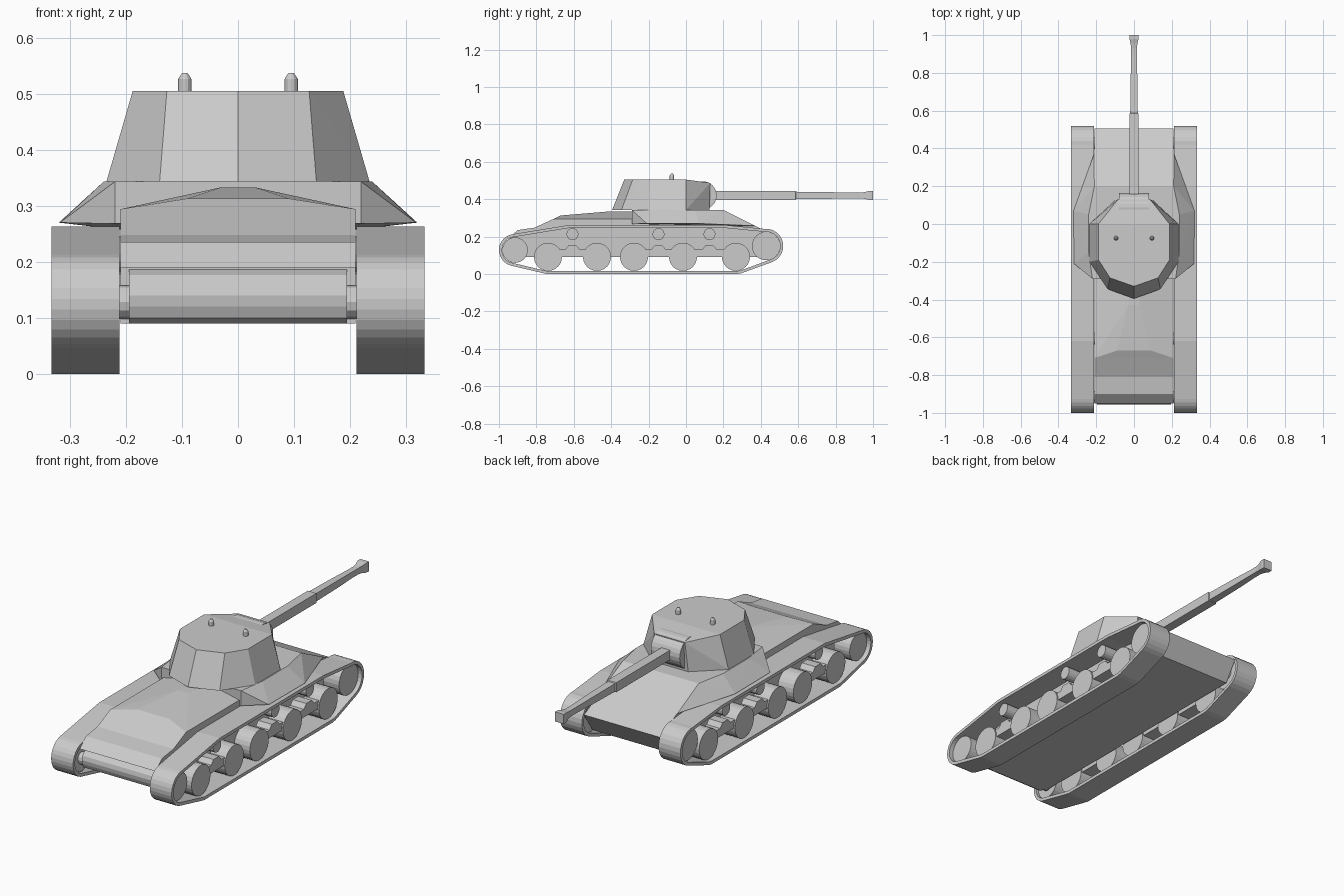
import bpy, bmesh, math
from mathutils import Matrix, Vector

if "Cube" in bpy.data.objects:
    bpy.data.objects.remove(bpy.data.objects["Cube"])


def finish(name, bm):
    bmesh.ops.recalc_face_normals(bm, faces=bm.faces)
    me = bpy.data.meshes.new(name)
    bm.to_mesh(me)
    bm.free()
    ob = bpy.data.objects.new(name, me)
    bpy.context.collection.objects.link(ob)
    return ob


def prism(name, prof, x0, x1):
    """Extrude a (y, z) profile along x."""
    bm = bmesh.new()
    f = bm.faces.new([bm.verts.new((x0, y, z)) for y, z in prof])
    r = bmesh.ops.extrude_face_region(bm, geom=[f])
    bmesh.ops.translate(bm, vec=(x1 - x0, 0, 0),
                        verts=[v for v in r['geom'] if isinstance(v, bmesh.types.BMVert)])
    return finish(name, bm)


def hull(name, pts):
    """Faceted convex solid around a few corner points."""
    bm = bmesh.new()
    for p in pts:
        bm.verts.new(p)
    bmesh.ops.convex_hull(bm, input=bm.verts[:])
    bmesh.ops.dissolve_limit(bm, angle_limit=0.01, verts=bm.verts[:], edges=bm.edges[:])
    return finish(name, bm)


def cyl_x(name, y, z, r, x0, x1, n=24):
    return prism(name, [(y + r * math.cos(2 * math.pi * i / n), z + r * math.sin(2 * math.pi * i / n))
                        for i in range(n)], min(x0, x1), max(x0, x1))


def both(pts):
    return [(s * x, y, z) for x, y, z in pts for s in (1, -1)]


def track_loop(t):
    """Track outline moved inwards by t."""
    def arc(cy, cz, r, a0, a1, n=12):
        return [(cy + r * math.cos(math.radians(a0 + (a1 - a0) * i / n)),
                 cz + r * math.sin(math.radians(a0 + (a1 - a0) * i / n))) for i in range(n + 1)]
    return (arc(-.914, .128, .086 - t, 99, 253) + [(-.765, t + .005), (-.74, t), (.27, t), (.295, t + .004)]
            + arc(.428, .15, .092 - t, -69, 96) + [(.2, .263 - t), (-.62, .263 - t)])


# Main hull body
prism("hull_body", [(-.91, .09), (-.91, .19), (-.95, .19), (-.9, .235), (-.81, .248), (-.71, .294),
                    (-.29, .294), (-.29, .343), (.2, .343), (.505, .19), (.44, .09)], -.21, .21)
# Rounded lower rear plate
prism("rear_plate", [(-.9, .09), (-.925, .09), (-.943, .1), (-.952, .12), (-.955, .14),
                     (-.95, .16), (-.935, .176), (-.9, .19)], -.195, .195)
# Crowned engine deck
hull("engine_deck", both([(.21, -.71, .294), (.09, -.67, .313), (.03, -.43, .333),
                          (.03, -.28, .333), (.21, -.28, .294)]))

# Turret body
hull("turret", both([(0, -.395, .343), (.14, -.345, .343), (.235, -.2, .343), (.235, 0, .343), (.1, .125, .343),
                     (0, -.33, .505), (.127, -.285, .505), (.188, -.19, .505), (.188, 0, .505),
                     (.085, .13, .487)]))
# Rounded gun mantlet
cyl_x("mantlet", .088, .42, .076, -.08, .08)

# Square gun barrel with flared muzzle
bm = bmesh.new()
rings = [[bm.verts.new((sx * r, y, .42 + sz * r)) for sx, sz in ((1, 1), (-1, 1), (-1, -1), (1, -1))]
         for y, r in ((.1, .024), (.585, .024), (.588, .02), (.76, .018), (.89, .015), (.93, .015),
                      (.955, .018), (.98, .024), (1.0, .024))]
for a, b in zip(rings, rings[1:]):
    for i in range(4):
        bm.faces.new((a[i], a[(i + 1) % 4], b[(i + 1) % 4], b[i]))
bm.faces.new(rings[0])
bm.faces.new(rings[-1])
finish("gun_barrel", bm)

wheels = (-.738, -.476, -.278, -.016, .267)
bogies = ((-.738, -.476), (-.278, -.016), (-.016, .267))

for s, side in ((1, "right"), (-1, "left")):
    # Sloped side sponson
    hull("sponson_" + side, [(s * x, y, z) for x, y, z in (
        (.19, -.29, .343), (.22, -.29, .343), (.24, -.15, .343), (.24, .05, .343), (.21, .2, .343),
        (.19, .2, .343), (.19, -.29, .268), (.22, -.29, .268), (.318, -.21, .27), (.32, .07, .27),
        (.212, .37, .258), (.19, .37, .255))])

    # Track band
    bm = bmesh.new()
    outer, inner = track_loop(0), track_loop(.016)
    grid = [[bm.verts.new((s * x, y, z)) for y, z in loop]
            for loop, x in ((outer, .212), (outer, .333), (inner, .333), (inner, .212))]
    n = len(outer)
    for k in range(4):
        a, b = grid[k], grid[(k + 1) % 4]
        for i in range(n):
            j = (i + 1) % n
            bm.faces.new((a[i], a[j], b[j], b[i]))
    finish("track_" + side, bm)

    # Road wheels
    for i, y in enumerate(wheels):
        cyl_x(f"road_wheel_{side}_{i}", y, .092, .075, s * .225, s * .312)
    # End wheels with axles to the hull
    for nm, y, z, r in (("rear_wheel", -.914, .128, .068), ("front_wheel", .428, .15, .076)):
        cyl_x(f"{nm}_{side}", y, z, r, s * .225, s * .312)
        cyl_x(f"{nm}_axle_{side}", y, z, .03, s * .19, s * .23, 12)
    # Suspension arms and return rollers
    for i, (y0, y1) in enumerate(bogies):
        m = (y0 + y1) / 2
        prism(f"bogie_{side}_{i}", [(y0 + .04, .09), (y1 - .04, .09), (y1 - .04, .13), (m + .04, .13),
                                    (m + .022, .152), (m - .022, .152), (m - .04, .13), (y0 + .04, .13)],
              s * .23, s * .305)
        cyl_x(f"return_roller_{side}_{i}", m, .213, .032, s * .2, s * .31, 16)

    # Roof periscope with conical cap
    bm = bmesh.new()
    for r1, r2, z0, z1 in ((.012, .012, .5, .526), (.012, .005, .526, .537)):
        bmesh.ops.create_cone(bm, cap_ends=True, segments=12, radius1=r1, radius2=r2, depth=z1 - z0,
                              matrix=Matrix.Translation(Vector((s * .095, -.075, (z0 + z1) / 2))))
    finish("periscope_" + side, bm)
